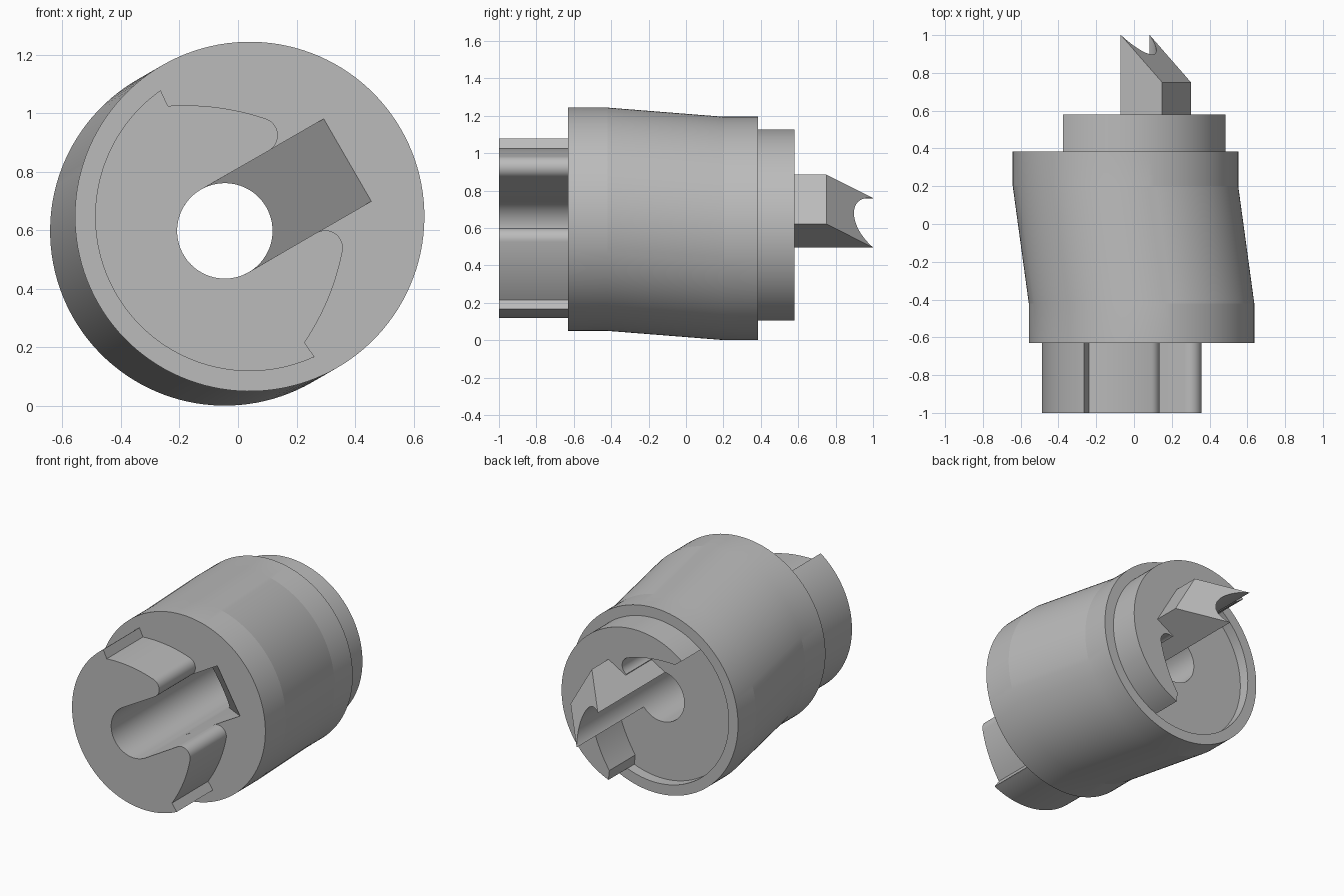
import bpy, bmesh
from math import sin, cos, radians, pi

cube = bpy.data.objects.get("Cube")
if cube:
    bpy.data.objects.remove(cube, do_unlink=True)

grey = bpy.data.materials.new("plain grey")
grey.use_nodes = True
colour = (0.5, 0.5, 0.5, 1)
grey.diffuse_color = colour
grey.node_tree.nodes["Principled BSDF"].inputs["Base Color"].default_value = colour

# Local frame: u along the slot, v across it, origin on the bore axis
TILT = radians(30)
BORE = 0.163
SHIFT = 0.098          # offset of the front axis from the bore axis
BODY_R, SEAT_R = 0.597, 0.528
FRONT, FLOOR = -0.63, 0.315


def place(u, v, y):
    return (-0.045 + u * cos(TILT) - v * sin(TILT), y,
            0.598 + u * sin(TILT) + v * cos(TILT))


def arc(cu, r, a0, a1, n, cv=0.0):
    angles = [radians(a0 + (a1 - a0) * i / n) for i in range(n + 1)]
    return [(cu + r * cos(a), cv + r * sin(a)) for a in angles]


def loft(name, rings):
    """Closed solid through equal-length rings of (u, v, y) points."""
    bm = bmesh.new()
    loops = [[bm.verts.new(place(*p)) for p in ring] for ring in rings]
    n = len(loops[0])
    for a, b in zip(loops, loops[1:]):
        for i in range(n):
            j = (i + 1) % n
            bm.faces.new((a[i], a[j], b[j], b[i]))
    bm.faces.new(loops[0])
    bm.faces.new(loops[-1])
    bmesh.ops.recalc_face_normals(bm, faces=bm.faces)
    mesh = bpy.data.meshes.new(name)
    bm.to_mesh(mesh)
    bm.free()
    mesh.materials.append(grey)
    ob = bpy.data.objects.new(name, mesh)
    bpy.context.collection.objects.link(ob)
    return ob


def prism(name, outline, y0, y1):
    return loft(name, [[(u, v, y) for u, v in outline] for y in (y0, y1)])


def bar(name, profile, half):
    """Side profile of (u, y) points, extruded across the slot."""
    return loft(name, [[(u, v, y) for u, y in profile] for v in (-half, half)])


def activate(ob):
    bpy.ops.object.select_all(action='DESELECT')
    ob.select_set(True)
    bpy.context.view_layer.objects.active = ob


def cut(ob, cutter):
    cutter.hide_render = True
    mod = ob.modifiers.new("cut", 'BOOLEAN')
    mod.operation, mod.solver, mod.object = 'DIFFERENCE', 'EXACT', cutter
    activate(ob)
    bpy.ops.object.modifier_apply(modifier=mod.name)
    bpy.data.objects.remove(cutter, do_unlink=True)


def bore_cutter():
    return prism("bore_cutter", arc(0, BORE, 0, 357.1875, 127), -2, 2)


def jaw(shift=0.0):
    """Rounded jaw edge on the +v side, from the slot to the outer notch."""
    pts = arc(0.268, 0.06, -90, 45, 16, 0.222)
    p0, p1, p2 = pts[-1], (0.2, 0.39), (0.045, 0.467)
    for i in range(1, 17):
        t = i / 16
        pts.append(tuple((1 - t) ** 2 * a + 2 * t * (1 - t) * b + t * t * c
                         for a, b, c in zip(p0, p1, p2)))
    return [(u - shift, v) for u, v in pts]


def mirror(pts):
    return [(u, -v) for u, v in reversed(pts)]


# Main body: two offset cylinders joined by a sheared section
stations = ((FRONT, SHIFT), (-0.42, SHIFT), (0.2, 0), (0.385, 0))
body = loft("main_body", [[(u, v, y) for u, v in arc(s, BODY_R, 0, 357.1875, 127)]
                          for y, s in stations])
cut(body, bore_cutter())
cut(body, prism("seat_cutter", arc(0, 0.53, 0, 357.1875, 127), FLOOR, 0.6))
cut(body, bar("ramp_cutter", [(0, -0.7), (0.554, -0.7), (0, -0.146)], 0.1625))

# Front boss with two jaws, open slot and half of the bore
upper = jaw()
boss_outline = (arc(SHIFT, SEAT_R, 95.2, 264.8, 72) + mirror(upper)
                + arc(0, BORE, 270, 90, 48) + upper)
boss = prism("front_boss", boss_outline, -1, FRONT + 0.005)

# Small stop wedge beside the lower jaw
wedge = prism("stop_wedge", [(0.035, -0.465), (0.048, -0.526), (-0.05, -0.506)],
              -0.945, FRONT + 0.005)

# Rear crescent with pockets matching the jaws
pocket = jaw(SHIFT)
crescent = prism("rear_crescent",
                 arc(0, 0.53, -98.5, 98.5, 80) + pocket[::-1] + mirror(pocket)[::-1],
                 FLOOR, 0.58)

# Slanted drive prong hollowed by the bore
prong = bar("drive_prong", [(0, FLOOR), (0.312, FLOOR), (0.312, 0.75),
                            (0.06, 1), (0, 1)], 0.1525)
cut(prong, bore_cutter())

for ob in (body, boss, wedge, crescent, prong):
    activate(ob)
    bpy.ops.object.shade_smooth_by_angle(angle=radians(12 if ob != body else 6))
